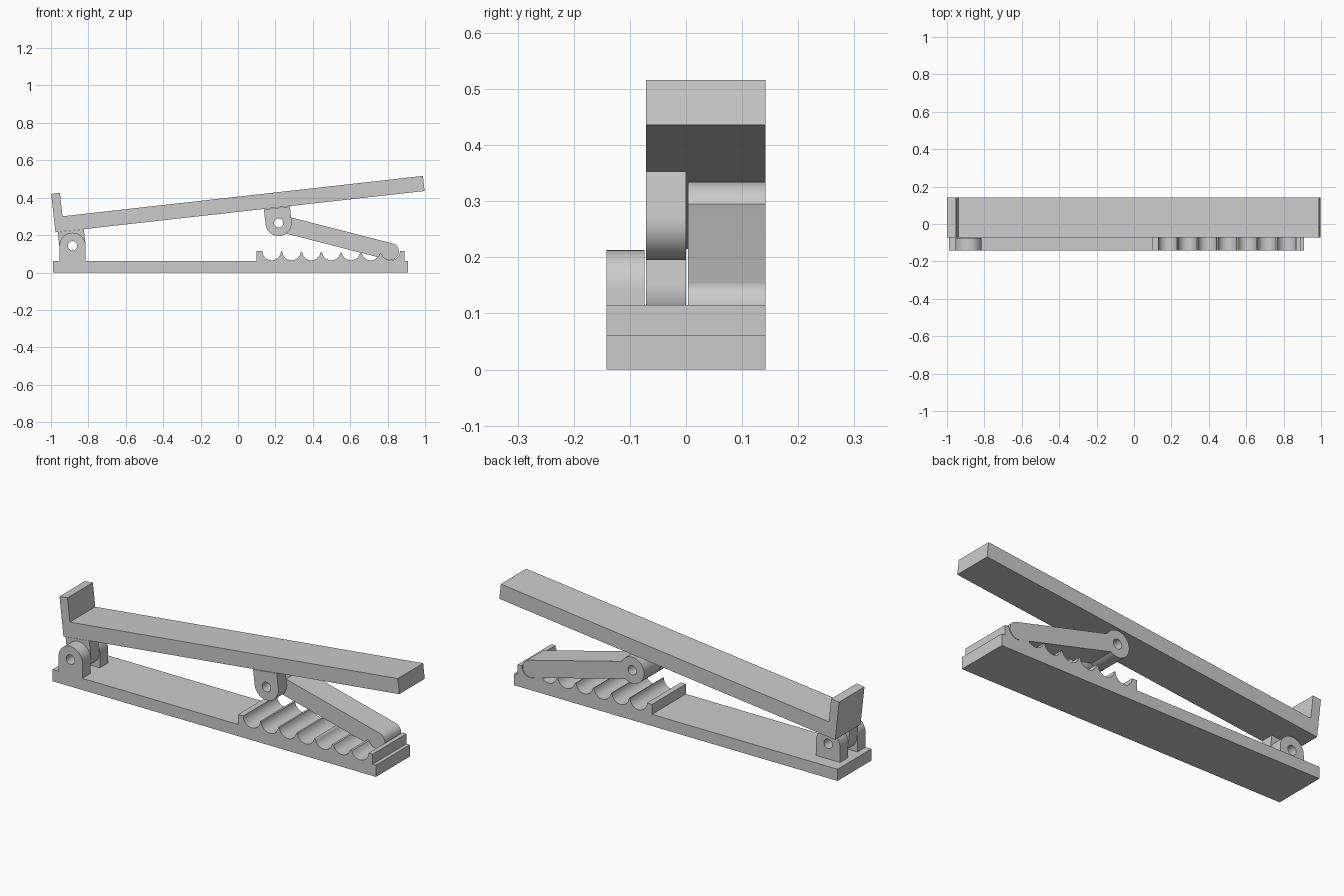
import bpy, bmesh
from math import sin, cos, asin, atan2, hypot, pi

cube = bpy.data.objects.get("Cube")
if cube:
    bpy.data.objects.remove(cube, do_unlink=True)

grey = bpy.data.materials.new("light grey")
grey.use_nodes = True
grey.diffuse_color = (0.6, 0.6, 0.6, 1)
grey.node_tree.nodes["Principled BSDF"].inputs["Base Color"].default_value = (0.6, 0.6, 0.6, 1)


def arc(cx, cz, r, a0, a1, n=20):
    """Points along a circular arc, both ends included."""
    return [(cx + r * cos(a0 + (a1 - a0) * i / n),
             cz + r * sin(a0 + (a1 - a0) * i / n)) for i in range(n + 1)]


def place(points, origin, angle):
    """Turn a local profile by an angle and move it to its origin."""
    c, s = cos(angle), sin(angle)
    return [(origin[0] + c * u - s * v, origin[1] + s * u + c * v) for u, v in points]


def plate(name, loops, y0, y1):
    """Extrude an x-z outline (further loops are holes) from y0 to y1."""
    curve = bpy.data.curves.new(name, 'CURVE')
    curve.dimensions = '2D'
    curve.fill_mode = 'BOTH'
    curve.extrude = (y1 - y0) / 2
    for loop in loops:
        spline = curve.splines.new('POLY')
        spline.points.add(len(loop) - 1)
        for p, (x, z) in zip(spline.points, loop):
            p.co = (x, z, 0, 1)
        spline.use_cyclic_u = True
    temp = bpy.data.objects.new(name + "_profile", curve)
    bpy.context.collection.objects.link(temp)
    bpy.context.view_layer.update()
    dg = bpy.context.evaluated_depsgraph_get()
    mesh = bpy.data.meshes.new_from_object(temp.evaluated_get(dg))
    bpy.data.objects.remove(temp, do_unlink=True)
    bm = bmesh.new()
    bm.from_mesh(mesh)
    for v in bm.verts:
        x, z, d = v.co
        v.co = (x, (y0 + y1) / 2 - d, z)
    bmesh.ops.remove_doubles(bm, verts=bm.verts, dist=1e-5)
    bmesh.ops.recalc_face_normals(bm, faces=bm.faces)
    bm.to_mesh(mesh)
    bm.free()
    mesh.materials.clear()
    mesh.materials.append(grey)
    obj = bpy.data.objects.new(name, mesh)
    bpy.context.collection.objects.link(obj)
    bpy.ops.object.select_all(action='DESELECT')
    obj.select_set(True)
    bpy.context.view_layer.objects.active = obj
    bpy.ops.object.shade_smooth_by_angle(angle=pi / 6)


HOLE, LUG_R, NECK = 0.025, 0.07, 0.081


def hole(centre):
    return arc(*centre, HOLE, 0, 2 * pi * 23 / 24, 23)


def lug(name, centre, angle, y0, y1):
    """Round eye with a straight neck; angle 0 puts the neck on top."""
    outline = arc(0, 0, LUG_R, pi, 2 * pi) + [(LUG_R, NECK), (-LUG_R, NECK)]
    plate(name, [place(outline, centre, angle), hole(centre)], y0, y1)


hinge, pivot, arm_end = (-0.885, 0.143), (0.217, 0.265), (0.815, 0.112)
tilt = atan2(0.221, 1.974)

# Base with the scalloped rack along its right part
BASE_Z, RACK_Z = 0.062, 0.115
base = [(-0.99, 0), (0.91, 0), (0.91, BASE_Z), (0.89, BASE_Z), (0.89, RACK_Z)]
grooves = []
for i in range(7):
    crest = RACK_Z - 0.0025 * i
    points = arc(0.18 + 0.106 * i, RACK_Z, 0.05, pi, 2 * pi, 14)
    for k, (x, z) in enumerate(points):
        inner = (i > 0 and k < 7) or (i < 6 and k > 7)
        grooves.append((x, min(z, crest) if inner else z))
base += grooves[::-1] + [(0.1, RACK_Z), (0.1, BASE_Z), (-0.99, BASE_Z)]
plate("base", [base], -0.142, 0.142)

# Base hinge lugs on both sides of the lever's lug
lug("base_lug_front", hinge, pi, -0.142, -0.074)
lug("base_lug_back", hinge, pi, 0.004, 0.072)

# Tilted lever with an upright stop at its hinge end
lever = [(0, 0), (1.986, 0), (1.986, 0.081), (0.047, 0.081), (0.047, 0.207), (0, 0.207)]
plate("lever", [place(lever, (-0.976, 0.215), tilt)], -0.071, 0.142)
lug("lever_hinge_lug", hinge, tilt, -0.071, 0)
lug("lever_arm_lug", pivot, tilt, -0.071, 0)

# Support arm from the lever lug down into the last groove
dx, dz = arm_end[0] - pivot[0], arm_end[1] - pivot[1]
half = 0.045
a = asin(half / LUG_R)
arm = arc(0, 0, LUG_R, a, 2 * pi - a, 30) + arc(hypot(dx, dz), 0, half, -pi / 2, pi / 2, 16)
plate("support_arm", [place(arm, pivot, atan2(dz, dx)), hole(pivot)], 0.004, 0.142)
